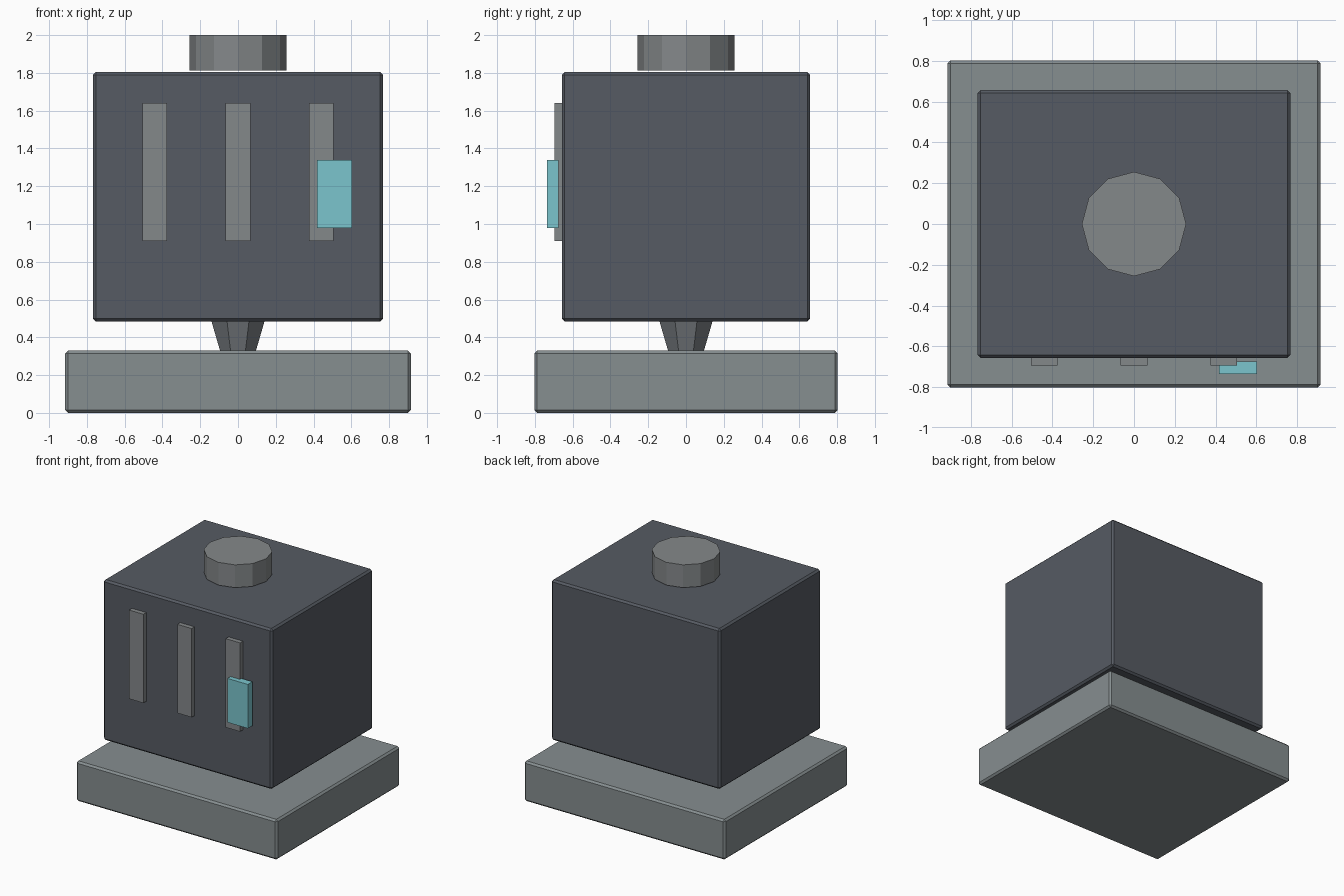
import bpy, math

if "Cube" in bpy.data.objects:
    bpy.data.objects.remove(bpy.data.objects["Cube"], do_unlink=True)


def material(name, rgb):
    linear = [((c / 255 + 0.055) / 1.055) ** 2.4 for c in rgb] + [1]
    m = bpy.data.materials.new(name)
    m.use_nodes = True
    m.diffuse_color = linear
    m.node_tree.nodes["Principled BSDF"].inputs["Base Color"].default_value = linear
    return m


pale_grey = material("pale grey", (134, 142, 144))
dark_slate = material("dark slate", (86, 91, 99))
mid_grey = material("mid grey", (132, 136, 138))
steel_grey = material("steel grey", (116, 121, 125))
cyan = material("cyan", (123, 197, 205))


def finish(name, mat):
    ob = bpy.context.object
    ob.name = ob.data.name = name
    ob.data.materials.append(mat)
    return ob


def box(name, mat, x, y, z, bevel=0):
    """Box spanning the (low, high) pairs on each axis."""
    spans = (x, y, z)
    bpy.ops.mesh.primitive_cube_add(size=1, location=[sum(s) / 2 for s in spans])
    ob = finish(name, mat)
    ob.scale = [s[1] - s[0] for s in spans]
    bpy.ops.object.transform_apply(location=False, rotation=False, scale=True)
    if bevel:
        mod = ob.modifiers.new("edge bevel", "BEVEL")
        mod.width = bevel
        mod.segments = 1
    return ob


def frustum(name, mat, sides, r_low, r_high, z, turn=0):
    bpy.ops.mesh.primitive_cone_add(vertices=sides, radius1=r_low, radius2=r_high,
                                    depth=z[1] - z[0], location=(0, 0, sum(z) / 2),
                                    rotation=(0, 0, turn))
    return finish(name, mat)


# Base slab, tapered neck, main housing and top knob
box("base_slab", pale_grey, (-0.915, 0.915), (-0.803, 0.803), (0, 0.33), 0.015)
frustum("neck", steel_grey, 8, 0.1, 0.155, (0.32, 0.495), math.pi / 8)
box("housing", dark_slate, (-0.768, 0.768), (-0.657, 0.657), (0.485, 1.805), 0.015)
frustum("top_knob", mid_grey, 12, 0.256, 0.256, (1.812, 2.0))

# Raised front ribs
for i, cx in enumerate((-0.44, 0, 0.44)):
    box(f"front_rib_{i + 1}", mid_grey, (cx - 0.065, cx + 0.065), (-0.695, -0.64), (0.91, 1.64))

# Indicator panel
box("indicator_panel", cyan, (0.418, 0.604), (-0.735, -0.675), (0.978, 1.34))
